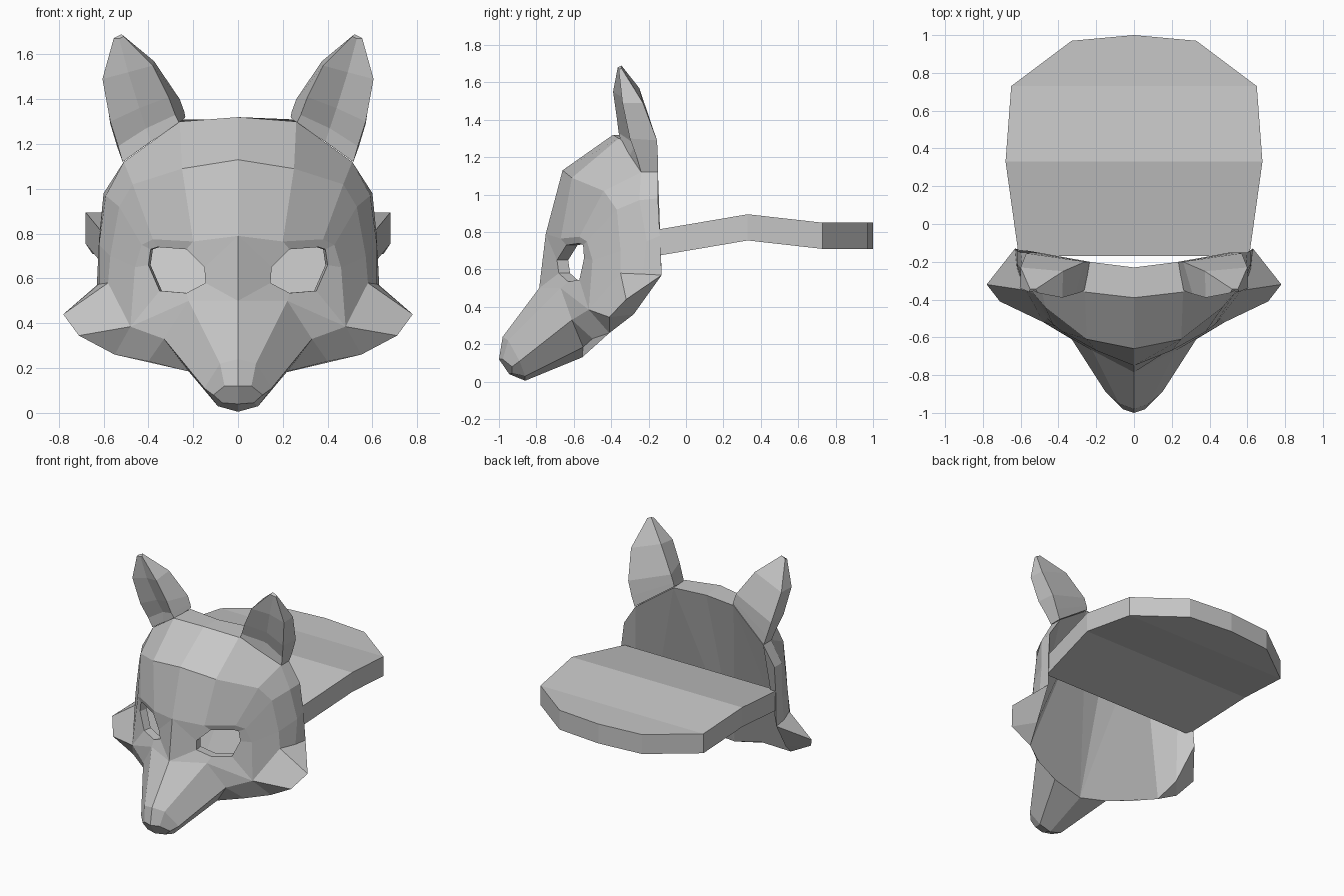
import bpy
import bmesh
from mathutils import Vector

cube = bpy.data.objects.get("Cube")
if cube:
    bpy.data.objects.remove(cube, do_unlink=True)


def make_material(name, color):
    mat = bpy.data.materials.new(name)
    mat.use_nodes = True
    mat.diffuse_color = color
    for node in mat.node_tree.nodes:
        if node.type == "BSDF_PRINCIPLED":
            node.inputs["Base Color"].default_value = color
    return mat


grey = make_material("plain_grey", (.57, .57, .57, 1))


def loft(rows, closed=False):
    """Quads between neighbouring rows of points."""
    faces = []
    for low, high in zip(rows, rows[1:]):
        count = len(low)
        for i in range(count if closed else count - 1):
            j = (i + 1) % count
            faces.append([low[i], low[j], high[j], high[i]])
    return faces


def build(name, faces, both_sides=True):
    """Mesh from faces on the +x side, reflected to the other side."""
    bm = bmesh.new()
    sides = (1, -1) if both_sides else (1,)
    for side in sides:
        for face in faces:
            corners = [Vector((side * x, y, z)) for x, y, z in face]
            bm.faces.new([bm.verts.new(c) for c in corners[::side]])
    bmesh.ops.remove_doubles(bm, verts=bm.verts, dist=.001)
    bmesh.ops.recalc_face_normals(bm, faces=bm.faces)
    mesh = bpy.data.meshes.new(name)
    bm.to_mesh(mesh)
    bm.free()
    mesh.materials.append(grey)
    obj = bpy.data.objects.new(name, mesh)
    bpy.context.collection.objects.link(obj)
    return obj


# Arcs running from the centre line over the temple down to the cheek
brow = [(0, -.75, .79), (.2, -.67, .765), (.38, -.57, .775),
        (.43, -.53, .75), (.46, -.5, .65), (.48, -.52, .385)]
forehead = [(0, -.66, 1.13), (.25, -.61, 1.09), (.47, -.44, 1.02),
            (.53, -.37, .92), (.57, -.35, .7), (.58, -.35, .58)]
crown = [(0, -.39, 1.32), (.26, -.36, 1.3), (.51, -.24, 1.12),
         (.59, -.25, .97), (.62, -.21, .75), (.62, -.23, .575)]
rim = [(0, -.23, 1.31), (.24, -.2, 1.31), (.51, -.15, 1.12),
       (.6, -.15, .98), (.62, -.14, .78), (.63, -.13, .57)]

# Muzzle cross sections, from the bridge round to the chin
muzzle_base = [(0, -.785, .5), (.22, -.67, .5), (.33, -.61, .33),
               (.22, -.55, .185), (0, -.555, .13)]
muzzle_end = [(0, -.98, .24), (.08, -.95, .22), (.15, -.89, .11),
              (.09, -.86, .03), (0, -.86, .005)]
nose = [(0, -1, .12), (.06, -.98, .12), (.11, -.93, .08),
        (.07, -.93, .045), (0, -.945, .04)]

# Eye opening, ordered like the ring around it
eye = [(.15, -.69, .65), (.23, -.64, .73), (.36, -.57, .74),
       (.39, -.55, .73), (.4, -.545, .66), (.35, -.57, .545),
       (.23, -.63, .535), (.145, -.68, .58)]
eye_inner = [(x - .01, y + .06, z) for x, y, z in eye]
eye_surround = brow + [muzzle_base[1], muzzle_base[0]]

# Cheek tuft and jaw corners
tip, tip_low = (.78, -.32, .44), (.71, -.41, .345)
back_low, jaw, jaw_front = (.6, -.28, .36), (.55, -.41, .26), (.4, -.5, .23)
cheek, cheek_top = brow[5], forehead[5]
bridge, muzzle_side, chin_side, chin = muzzle_base[1:]

faces = loft([brow, forehead, crown, rim])
faces += loft([muzzle_base, muzzle_end, nose]) + [nose]
faces += loft([eye_surround, eye, eye_inner], closed=True)
faces += [
    [cheek, tip_low, tip, cheek_top],
    [cheek_top, crown[5], rim[5], tip],
    [rim[5], tip, tip_low, back_low],
    [tip_low, jaw, back_low],
    [cheek, tip_low, jaw],
    [cheek, jaw, jaw_front, muzzle_side],
    [muzzle_side, jaw_front, chin_side],
    [bridge, cheek, muzzle_side],
]

# Panel closing the back of the head, sloping forward to the chin
faces += [
    [rim[0], rim[1], chin],
    [rim[1], jaw, jaw_front, chin_side, chin],
    [rim[1], rim[2], back_low, jaw],
    [rim[2], rim[3], rim[4], rim[5], back_low],
]
build("mask_head", faces)

# Ears: front inner, hollow, front outer, back outer, back inner
ear_rows = [
    [(.26, -.35, 1.29), (.39, -.3, 1.21), (.515, -.24, 1.12),
     (.515, -.15, 1.12), (.235, -.2, 1.32)],
    [(.28, -.36, 1.33), (.41, -.27, 1.27), (.535, -.26, 1.19),
     (.54, -.15, 1.19), (.24, -.2, 1.345)],
    [(.31, -.37, 1.41), (.44, -.3, 1.36), (.57, -.3, 1.3),
     (.57, -.155, 1.29), (.26, -.2, 1.4)],
    [(.38, -.39, 1.55), (.49, -.34, 1.52), (.605, -.34, 1.49),
     (.6, -.23, 1.49), (.375, -.25, 1.57)],
    [(.51, -.365, 1.68), (.53, -.355, 1.67), (.555, -.36, 1.67),
     (.55, -.345, 1.675), (.52, -.345, 1.69)],
]
ear_faces = loft(ear_rows, closed=True) + [ear_rows[0], ear_rows[-1]]
for name, side in (("left_ear", 1), ("right_ear", -1)):
    build(name, [[(side * x, y, z) for x, y, z in f] for f in ear_faces],
          both_sides=False)

# Solid strap plate: half width, depth and underside height of each station
stations = [(.61, -.17, .67), (.68, .33, .755), (.65, .73, .71),
            (.33, .97, .71), (0, 1, .71)]
thickness = .14
under = list(stations)
top = [(x, y, z + thickness) for x, y, z in stations]
under_mid = [(0, y, z) for x, y, z in stations[:3]]
top_mid = [(0, y, z + thickness) for x, y, z in stations[:3]]
strap = loft([under, top])
for edge, middle in ((under, under_mid), (top, top_mid)):
    strap += loft([edge[:3], middle])
    strap.append([middle[2], edge[2], edge[3], edge[4]])
strap.append([under[0], top[0], top_mid[0], under_mid[0]])
build("strap_plate", strap)
